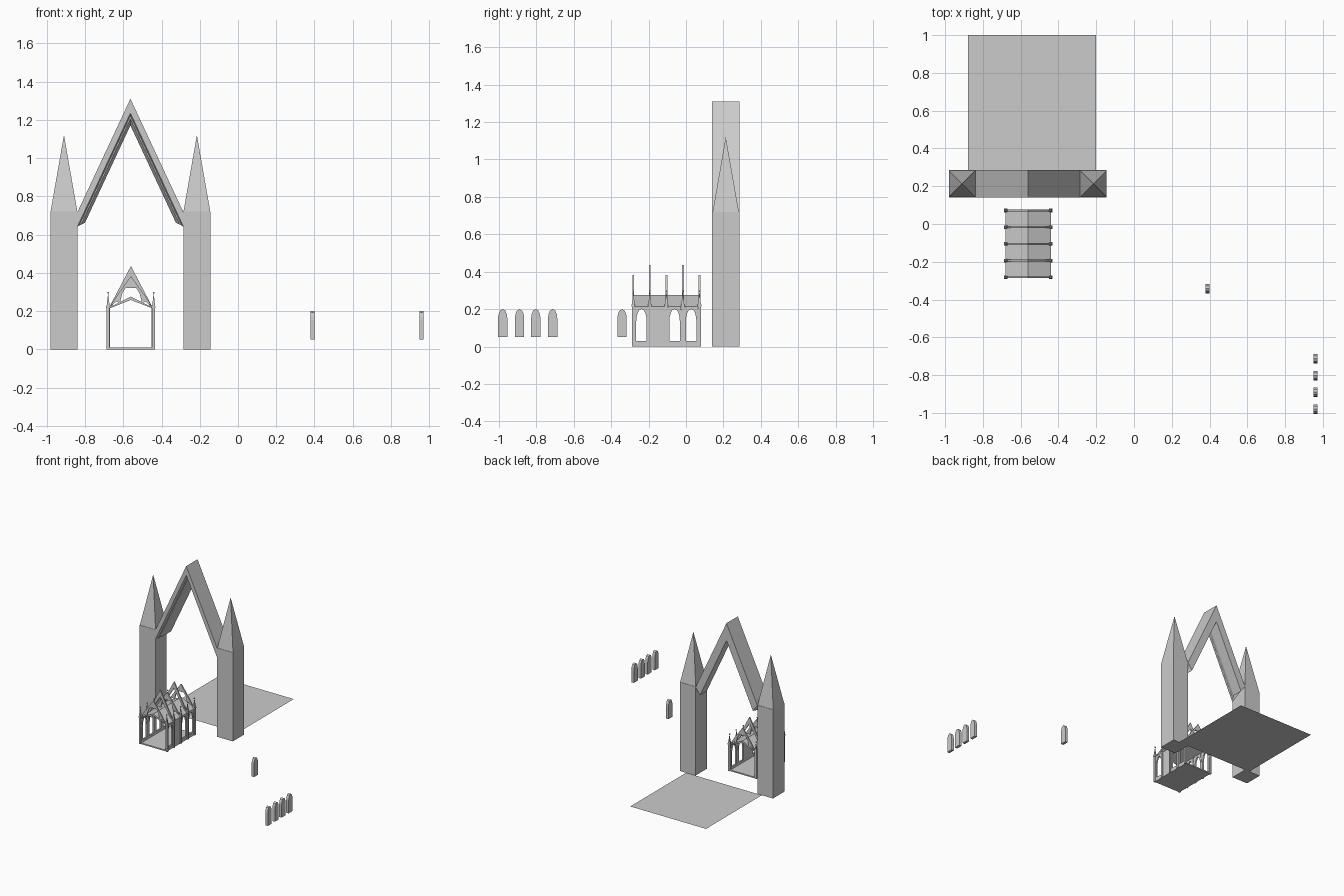
import bpy, bmesh, math
from mathutils import Vector

if "Cube" in bpy.data.objects:
    bpy.data.objects.remove(bpy.data.objects["Cube"])

CX = -0.5625   # centre line of the gateway
HX = -0.56     # centre line of the small hall


def finish(name, bm):
    bmesh.ops.recalc_face_normals(bm, faces=bm.faces)
    me = bpy.data.meshes.new(name)
    bm.to_mesh(me)
    bm.free()
    ob = bpy.data.objects.new(name, me)
    bpy.context.collection.objects.link(ob)
    return ob


def add_box(bm, x0, x1, y0, y1, z0, z1):
    vs = bmesh.ops.create_cube(bm, size=1)['verts']
    for v in vs:
        v.co = Vector((x0 + (v.co.x + .5) * (x1 - x0), y0 + (v.co.y + .5) * (y1 - y0),
                       z0 + (v.co.z + .5) * (z1 - z0)))


def add_spire(bm, cx, cy, r, z0, z1):
    base = [bm.verts.new((cx + a * r, cy + b * r, z0)) for a, b in ((-1, -1), (1, -1), (1, 1), (-1, 1))]
    tip = bm.verts.new((cx, cy, z1))
    for i in range(4):
        bm.faces.new((base[i], base[(i + 1) % 4], tip))
    bm.faces.new(base[::-1])


def add_loft(bm, rings, caps=True):
    rows = [[bm.verts.new(p) for p in r] for r in rings]
    n = len(rows[0])
    for a, b in zip(rows, rows[1:]):
        for i in range(n):
            bm.faces.new((a[i], a[(i + 1) % n], b[(i + 1) % n], b[i]))
    if caps:
        bm.faces.new(rows[0][::-1])
        bm.faces.new(rows[-1])


def pointed(half, spring, top, bottom, seg=4):
    """Closed outline of a pointed arch opening, as (u, z)."""
    side = []
    for i in range(seg + 1):
        t = i / seg
        side.append((half * math.cos(t * math.pi / 2) ** .85 if t < 1 else 0,
                     spring + (top - spring) * math.sin(t * math.pi / 2) ** 1.15))
    right = [(half, bottom)] + side
    return right + [(-u, z) for u, z in reversed(right[:-1])]


# twin gate towers with spires
for name, cx in (("left_tower", -0.91), ("right_tower", -0.215)):
    bm = bmesh.new()
    add_box(bm, cx - .07, cx + .07, .14, .285, 0, .72)
    add_spire(bm, cx, .2125, .07, .72, 1.12)
    finish(name, bm)

# steep gable between the towers, with stepped inner mouldings
bm = bmesh.new()
section = [(0, .14), (.075, .14), (.09, .165), (.105, .165), (.14, .2), (.14, .285), (0, .285)]
rings = []
for s in (-1, 0, 1):
    ring = []
    for d, y in section:
        u = .2775 - max(0, d - .075) * .62
        ring.append((CX + s * u, y, 1.31 - d - abs(s) * u * 2.14))
    rings.append(ring)
add_loft(bm, rings)
finish("gate_gable", bm)

# flat floor behind the gate
bm = bmesh.new()
bm.faces.new([bm.verts.new(p) for p in ((-.88, .285, 0), (-.2, .285, 0), (-.2, 1, 0), (-.88, 1, 0))])
finish("courtyard_floor", bm)

# small hall: floor slab
FRAMES = [-.282, -.194, -.105, -.017, .072]
bm = bmesh.new()
add_box(bm, HX - .12, HX + .12, -.285, .075, 0, .01)
finish("hall_floor", bm)

# side walls with pointed openings, one bay closed on the right
bm = bmesh.new()
for s in (-1, 1):
    xa, xb = HX + s * .108, HX + s * .12
    for i, (y0, y1) in enumerate(zip(FRAMES, FRAMES[1:])):
        if s == 1 and i == 1:
            add_box(bm, xa, xb, y0, y1, 0, .215)
            continue
        mid, h = (y0 + y1) / 2, (y1 - y0) / 2
        hole = pointed(.028, .135, .2, .03)
        n = len(hole)
        outer = [(h, 0), (h, .135)] + [(h * (1 - k / 4), .215) for k in range(1, 4)] + [(0, .215)]
        outer += [(-u, z) for u, z in reversed(outer[:-1])]
        P = lambda x, loop: [(x, mid + u, z) for u, z in loop]
        loops = [P(xa, hole), P(xa, outer), P(xb, outer), P(xb, hole), P(xa, hole)]
        add_loft(bm, loops, caps=False)
bmesh.ops.remove_doubles(bm, verts=bm.verts, dist=1e-5)
finish("hall_side_walls", bm)

# posts with plinth, cap, slim pinnacle and finial
bm = bmesh.new()
for s in (-1, 1):
    for y in FRAMES:
        x = HX + s * .119
        add_box(bm, x - .008, x + .008, y - .008, y + .008, 0, .225)
        add_box(bm, x - .01, x + .01, y - .01, y + .01, .215, .224)
        add_spire(bm, x, y, .008, .225, .295)
        add_box(bm, x - .004, x + .004, y - .004, y + .004, .292, .3)
finish("hall_posts", bm)

# thin low pitched roof
bm = bmesh.new()
roof = [(-.12, .215), (0, .275), (.12, .215), (.108, .215), (0, .258), (-.108, .215)]
add_loft(bm, [[(HX + u, y, z) for u, z in roof] for y in (-.285, .075)])
finish("hall_roof", bm)

# frame gables, alternating low and high
for i, y in enumerate(FRAMES):
    bm = bmesh.new()
    if i % 2:
        prof = [(-.112, .222), (0, .435), (.112, .222), (.096, .23), (0, .38), (-.096, .23)]
    else:
        prof = [(-.112, .222), (-.07, .285), (0, .382), (.07, .285), (.112, .222), (.075, .25), (.058, .24),
                (.046, .29), (.028, .32), (-.028, .32), (-.046, .29), (-.058, .24), (-.075, .25)]
    add_loft(bm, [[(HX + u, y + d, z) for u, z in prof] for d in (-.005, .005)])
    finish(f"hall_gable_{i + 1}", bm)

# loose window blocks
for i, (x, y) in enumerate([(.39, -.342), (.96, -.98), (.96, -.89), (.96, -.803), (.96, -.713)]):
    bm = bmesh.new()
    add_loft(bm, [[(x + d, y + u, z) for u, z in pointed(.025, .15, .2, .05, 3)] for d in (-.011, .011)])
    finish(f"window_block_{i + 1}", bm)
